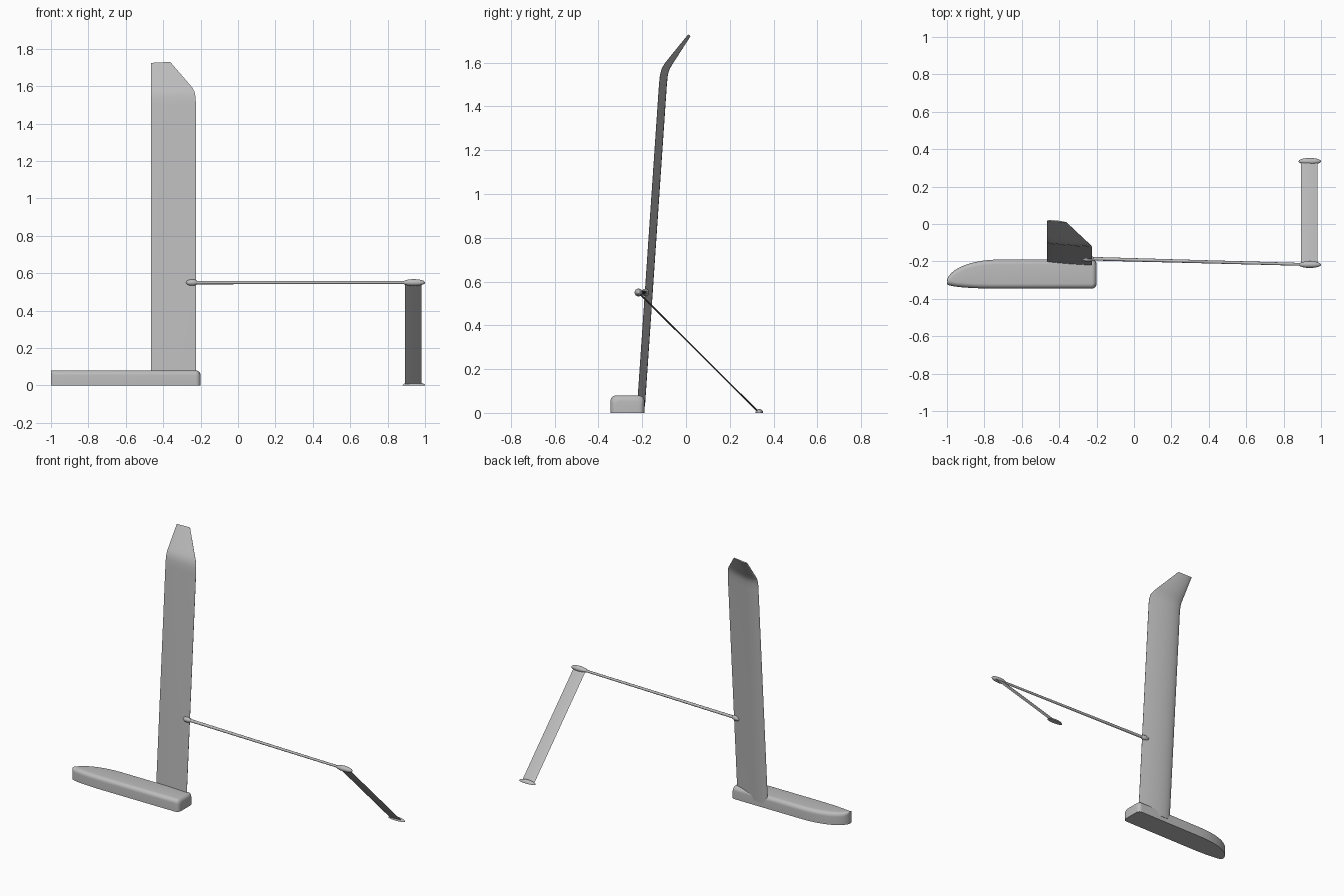
import bpy
import bmesh
from math import sin, cos, pi, sqrt, radians
from mathutils import Vector, Matrix

cube = bpy.data.objects.get("Cube")
if cube:
    bpy.data.objects.remove(cube, do_unlink=True)

grey = bpy.data.materials.new("light grey")
grey.use_nodes = True
grey.diffuse_color = (0.5, 0.5, 0.5, 1)
grey.node_tree.nodes["Principled BSDF"].inputs["Base Color"].default_value = (0.5, 0.5, 0.5, 1)


def finish(name, bm, angle=35):
    bmesh.ops.recalc_face_normals(bm, faces=bm.faces)
    mesh = bpy.data.meshes.new(name)
    bm.to_mesh(mesh)
    bm.free()
    obj = bpy.data.objects.new(name, mesh)
    bpy.context.collection.objects.link(obj)
    mesh.materials.append(grey)
    bpy.ops.object.select_all(action='DESELECT')
    obj.select_set(True)
    bpy.context.view_layer.objects.active = obj
    bpy.ops.object.shade_smooth_by_angle(angle=radians(angle))
    return obj


def loft(name, rings):
    """Skin a list of equal-length point rings and cap both ends."""
    bm = bmesh.new()
    rows = [[bm.verts.new(p) for p in ring] for ring in rings]
    n = len(rows[0])
    for a, b in zip(rows, rows[1:]):
        for i in range(n):
            j = (i + 1) % n
            bm.faces.new((a[i], a[j], b[j], b[i]))
    bm.faces.new(rows[0])
    bm.faces.new(rows[-1])
    return finish(name, bm)


def ease(u, length):
    """Quarter-ellipse growth from 0 to 1."""
    return sqrt(max(0, 1 - (1 - min(u / length, 1)) ** 2))


# Fuselage half: flat on the ground, upper edges and rear rounded
R, HEIGHT = 0.026, 0.08


def body_ring(x, inset):
    u = x + 1
    hi = -0.31 + 0.12 * ease(u, 0.28) - inset
    lo = -0.32 - 0.025 * ease(u, 0.25) + inset
    top = HEIGHT - inset
    r = min(R, (hi - lo) * 0.45)
    arc = [pi / 2 * k / 6 for k in range(7)]
    ring = [(x, lo, 0)]
    ring += [(x, lo + r - r * cos(a), top - r + r * sin(a)) for a in arc]
    ring += [(x, hi - r + r * sin(a), top - r + r * cos(a)) for a in arc]
    return ring + [(x, hi, 0)]


stations = [(-1 + 0.3 * (k / 16) ** 2, 0) for k in range(17)]
stations += [(-0.2 - R + R * sin(a), R * (1 - cos(a)))
             for a in [pi / 2 * k / 6 for k in range(7)]]
loft("fuselage", [body_ring(x, i) for x, i in stations])


# Wing: cambered section swept along the span, bent into a clipped tip
def wing_ring(z, y, tilt, trailing, thick):
    lead, count = -0.465, 14
    chord = trailing - lead
    ring = []
    steps = [(1 - cos(pi * k / count)) / 2 for k in range(count + 1)]
    for t, side in [(t, 1) for t in steps] + [(t, -0.15) for t in steps[-1:0:-1]]:
        shape = 2.6 * sqrt(t) * (1 - t) + 0.06 * t
        d = -0.085 * chord * t + thick * side * shape
        ring.append((lead + chord * t, y + d * cos(tilt), z - d * sin(tilt)))
    return ring


lean, bend = 0.07, radians(36)
span = [(0.03, -0.203, lean, -0.225, 0.021),
        (1.50, -0.103, lean, -0.225, 0.021),
        (1.54, -0.099, lean + 0.1, -0.227, 0.021),
        (1.565, -0.093, lean + 0.27, -0.233, 0.020),
        (1.585, -0.083, lean + 0.44, -0.246, 0.019),
        (1.605, -0.069, bend, -0.264, 0.017),
        (1.724, 0.017, bend, -0.362, 0.007)]
loft("wing", [wing_ring(*s) for s in span])


# Streamlined pods at the boom ends and the tail tip
def pod(name, centre, length, radius, halved=False):
    bm = bmesh.new()
    bmesh.ops.create_uvsphere(bm, u_segments=24, v_segments=16, radius=1)
    place = (Matrix.Translation(centre) @ Matrix.Rotation(pi / 2, 4, 'Y')
             @ Matrix.Diagonal((radius, radius, length / 2, 1)))
    bmesh.ops.transform(bm, matrix=place, verts=bm.verts)
    if halved:
        cut = bmesh.ops.bisect_plane(bm, geom=bm.verts[:] + bm.edges[:] + bm.faces[:],
                                     plane_co=(0, 0, 0), plane_no=(0, 0, 1), clear_inner=True)
        rim = [e for e in cut["geom_cut"] if isinstance(e, bmesh.types.BMEdge)]
        bmesh.ops.contextual_create(bm, geom=rim)
    return finish(name, bm)


boom_front = Vector((-0.245, -0.185, 0.55))
boom_rear = Vector((0.94, -0.217, 0.55))
tail_tip = Vector((0.94, 0.335, 0.0))
pod("boom_front_pod", boom_front, 0.065, 0.017)
pod("boom_rear_pod", boom_rear, 0.12, 0.018)
pod("tail_tip_pod", tail_tip, 0.12, 0.018, halved=True)

# Tail boom
axis = boom_rear - boom_front
bm = bmesh.new()
bmesh.ops.create_cone(bm, cap_ends=True, segments=20, radius1=0.0095, radius2=0.0075,
                      depth=axis.length)
bmesh.ops.transform(bm, verts=bm.verts,
                    matrix=Matrix.Translation((boom_front + boom_rear) / 2)
                    @ axis.to_track_quat('Z', 'Y').to_matrix().to_4x4())
finish("tail_boom", bm)

# Slanted tail surface with a thin symmetric section
normal = (tail_tip - boom_rear).cross(Vector((1, 0, 0))).normalized()


def tail_ring(p):
    ring = []
    steps = [(1 - cos(pi * k / 10)) / 2 for k in range(11)]
    for t, side in [(t, 1) for t in steps] + [(t, -1) for t in steps[-2:0:-1]]:
        offset = normal * side * 0.0095 * sqrt(t) * (1 - t)
        ring.append(p + Vector((-0.047 + 0.088 * t, 0, 0)) + offset)
    return ring


loft("tail_surface", [tail_ring(boom_rear), tail_ring(tail_tip + Vector((0, -0.004, 0.004)))])
